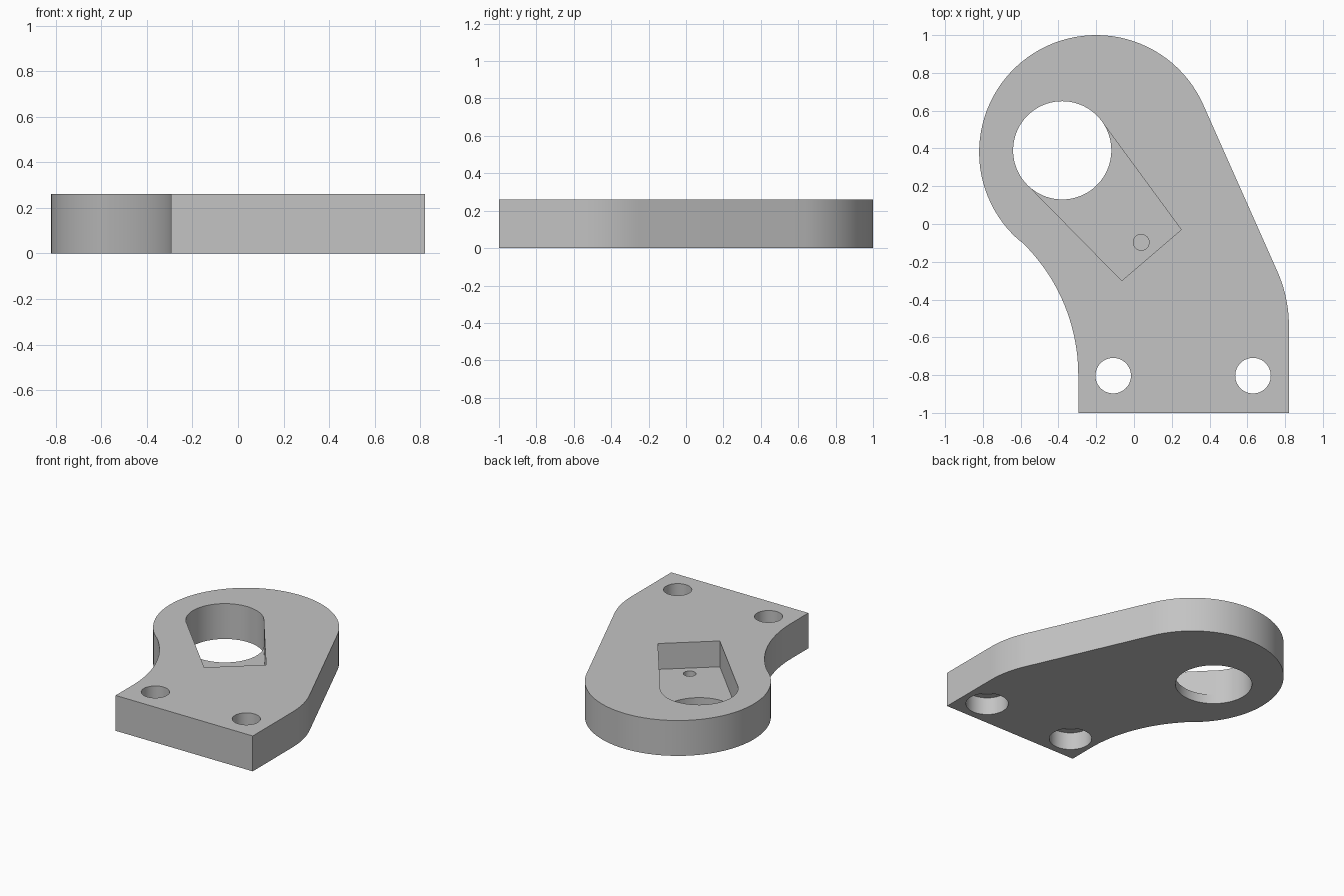
import bpy, bmesh, math
from mathutils import Vector

if "Cube" in bpy.data.objects:
    bpy.data.objects.remove(bpy.data.objects["Cube"], do_unlink=True)

THICK = 0.26
FLOOR = 0.07

metal = bpy.data.materials.new("light grey metal")
metal.use_nodes = True
metal.diffuse_color = (0.55, 0.55, 0.55, 1)
metal.node_tree.nodes["Principled BSDF"].inputs["Base Color"].default_value = (0.55, 0.55, 0.55, 1)


def arc(centre, radius, start, end, steps):
    """Points along an arc, angles in degrees."""
    pts = []
    for i in range(steps + 1):
        a = math.radians(start + (end - start) * i / steps)
        pts.append(centre + radius * Vector((math.cos(a), math.sin(a))))
    return pts


def prism(name, outline, low, high):
    """Extrude a counter-clockwise outline from low to high."""
    bm = bmesh.new()
    base = bm.faces.new([bm.verts.new((p.x, p.y, low)) for p in outline])
    top = bmesh.ops.extrude_face_region(bm, geom=[base])["geom"]
    bmesh.ops.translate(bm, vec=(0, 0, high - low),
                        verts=[v for v in top if isinstance(v, bmesh.types.BMVert)])
    bmesh.ops.recalc_face_normals(bm, faces=bm.faces)
    mesh = bpy.data.meshes.new(name)
    bm.to_mesh(mesh)
    bm.free()
    mesh.materials.append(metal)
    obj = bpy.data.objects.new(name, mesh)
    bpy.context.collection.objects.link(obj)
    return obj


def circle(centre, radius, steps=64):
    return arc(centre, radius, 0, 360, steps)[:-1]


def cut(body, outline, low, high):
    """Subtract a prism from the body."""
    cutter = prism("cutter", outline, low, high)
    cutter.hide_render = True
    mod = body.modifiers.new("cut", "BOOLEAN")
    mod.operation = "DIFFERENCE"
    mod.solver = "EXACT"
    mod.object = cutter
    bpy.context.view_layer.objects.active = body
    bpy.ops.object.modifier_apply(modifier=mod.name)
    bpy.data.objects.remove(cutter, do_unlink=True)


def tangent_point(point, centre, radius, side):
    """Where a line from the point touches the circle."""
    d = point - centre
    a = math.atan2(d.y, d.x) + side * math.acos(radius / d.length)
    return centre + radius * 0.997 * Vector((math.cos(a), math.sin(a)))


# Plate outline: rounded head, slanted right edge, square foot, concave left edge
head, head_r = Vector((-0.2, 0.38)), 0.62
scoop_r = 0.979
scoop = Vector((-0.295 - scoop_r, -0.8))
to_head = head - scoop
scoop_angle = math.degrees(math.atan2(to_head.y, to_head.x))
slant = 24
bend_r = 0.7
outline = [Vector((-0.295, -1)), Vector((0.82, -1))]
outline += arc(Vector((0.82 - bend_r, -0.537)), bend_r, 0, slant, 10)
outline += arc(head, head_r, slant, scoop_angle + 180, 56)
outline += arc(scoop, scoop_r, scoop_angle, 0, 24)[1:]
plate = prism("bracket_plate", outline, 0, THICK)

# Large bore through the head
bore, bore_r = Vector((-0.38, 0.39)), 0.26
cut(plate, circle(bore, bore_r, 96), -0.1, THICK + 0.1)

# Tapered pocket opening into the bore, with a small blind hole in its floor
near, far = Vector((-0.065, -0.30)), Vector((0.25, -0.03))
pocket = [near, far, tangent_point(far, bore, bore_r, 1),
          bore, tangent_point(near, bore, bore_r, -1)]
cut(plate, pocket, FLOOR, THICK + 0.1)
cut(plate, circle(Vector((0.038, -0.097)), 0.042, 32), 0.02, THICK + 0.05)

# Mounting holes, counterbored from below
for x in (-0.11, 0.63):
    centre = Vector((x, -0.803))
    cut(plate, circle(centre, 0.094), -0.1, THICK + 0.1)
    cut(plate, circle(centre, 0.144), -0.1, THICK / 2)

plate.select_set(True)
bpy.context.view_layer.objects.active = plate
bpy.ops.object.shade_smooth_by_angle(angle=math.radians(20))
